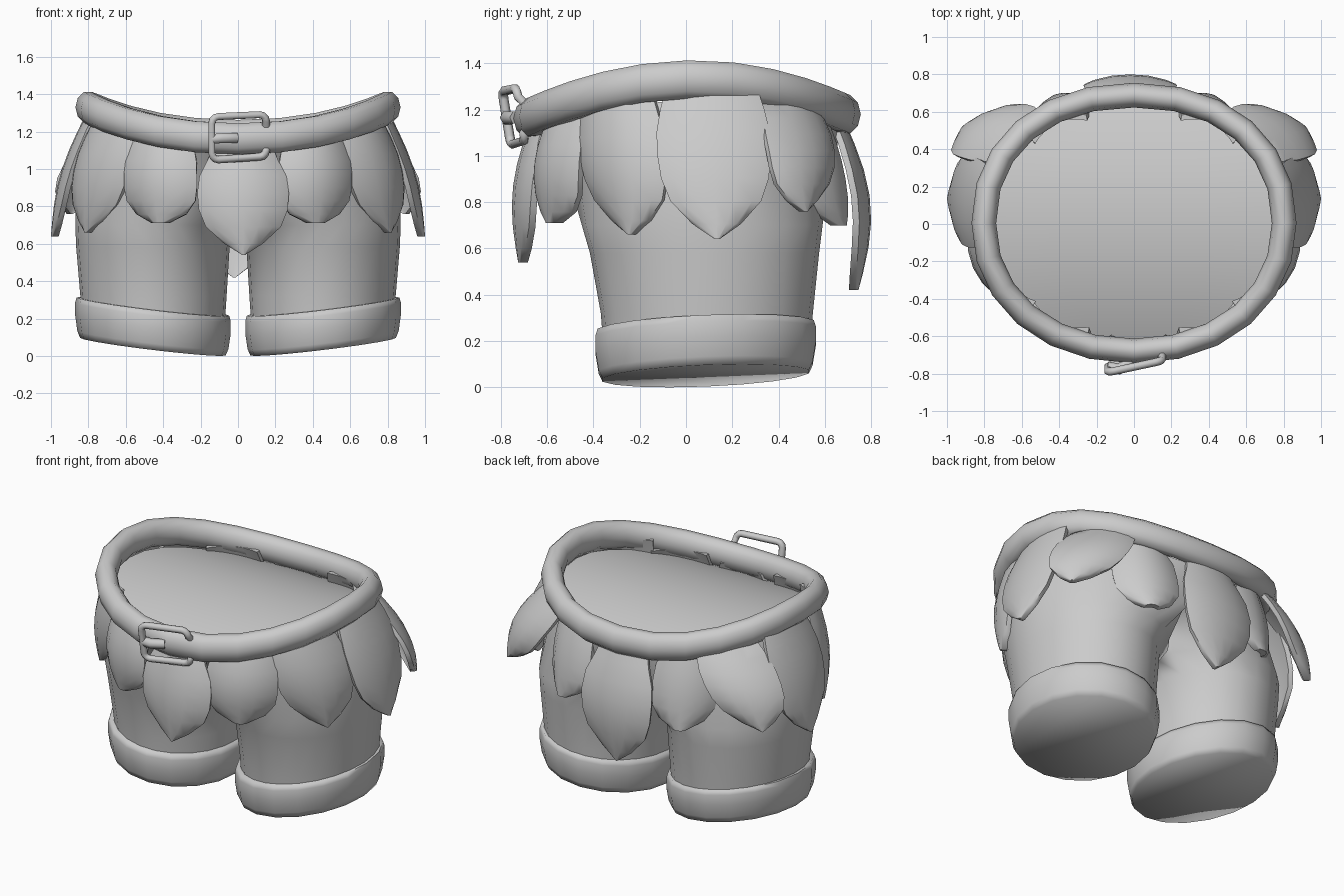
import bpy, bmesh, math
from math import sin, cos, pi, radians
from mathutils import Vector

if "Cube" in bpy.data.objects:
    bpy.data.objects.remove(bpy.data.objects["Cube"])

grey = bpy.data.materials.new("plain_grey")
grey.diffuse_color = (0.6, 0.6, 0.6, 1)
grey.use_nodes = True
grey.node_tree.nodes["Principled BSDF"].inputs["Base Color"].default_value = grey.diffuse_color


def finish(name, bm, angle=40):
    bmesh.ops.recalc_face_normals(bm, faces=bm.faces)
    me = bpy.data.meshes.new(name)
    bm.to_mesh(me)
    bm.free()
    ob = bpy.data.objects.new(name, me)
    bpy.context.collection.objects.link(ob)
    me.materials.append(grey)
    bpy.ops.object.select_all(action='DESELECT')
    ob.select_set(True)
    bpy.context.view_layer.objects.active = ob
    bpy.ops.object.shade_smooth_by_angle(angle=radians(angle))
    return ob


def loft(bm, rings, close_ends=False, loop=False):
    vs = [[bm.verts.new(p) for p in r] for r in rings]
    pairs = list(zip(vs, vs[1:])) + ([(vs[-1], vs[0])] if loop else [])
    for a, b in pairs:
        n = len(a)
        for i in range(n):
            bm.faces.new((a[i], a[(i + 1) % n], b[(i + 1) % n], b[i]))
    if close_ends:
        bm.faces.new(vs[0])
        bm.faces.new(vs[-1])


def mirror_x(ob):
    m = ob.modifiers.new("mirror", 'MIRROR')
    m.use_clip = True
    m.merge_threshold = 0.002


# height of the waistline: high at the hips, low at front and back
def waist(y):
    return 1.33 - (0.175 if y > 0.04 else 0.16) * ((y - 0.04) / 0.7) ** 2


def soft(v, e):  # slightly squared ellipse
    return math.copysign(abs(v) ** e, v)


# belt: tube following the curved waist
bm = bmesh.new()
rings = []
for i in range(24):
    t = 2 * pi * i / 24
    e = 0.92 if sin(t) > 0 else 0.95
    c = Vector((0.803 * soft(cos(t), e), 0.005 + 0.684 * soft(sin(t), e), 0))
    d = Vector((cos(t), sin(t), 0))
    rings.append([c + d * 0.066 * cos(k * pi / 5) +
                  Vector((0, 0, waist(c.y) + 0.087 * sin(k * pi / 5))) for k in range(10)])
loft(bm, rings, loop=True)
finish("belt", bm, 60)

# shorts: half hip blending into one leg, mirrored
N, M = 16, 8


def leg_ring(cx, cy, rx, ry, z, rin=None):
    angs = [-120 + 240 * i / N for i in range(N + 1)] + [120 + 120 * j / M for j in range(1, M)]
    pts = []
    for a in map(radians, angs):
        r = rin if rin and cos(a) < 0 else rx
        pts.append((max(0, cx + r * cos(a)), cy + ry * sin(a), z))
    return pts


def hip_ring(a, front, back, z=None):
    cy, b = (front + back) / 2, (back - front) / 2
    pts = [(a * cos(t), cy + b * sin(t)) for t in (-pi / 2 + pi * i / N for i in range(N + 1))]
    pts[0], pts[N] = (0, front), (0, back)
    pts += [(0, back + (front - back) * j / M) for j in range(1, M)]
    return [(x, y, waist(y) - 0.09 if z is None else z) for x, y in pts]


bm = bmesh.new()
top = hip_ring(0.78, -0.655, 0.665)
loft(bm, [leg_ring(0.452, 0.09, 0.38, 0.445, 0.15),
          leg_ring(0.452, 0.09, 0.391, 0.458, 0.32),
          leg_ring(0.455, 0.08, 0.41, 0.495, 0.58),
          leg_ring(0.45, 0.07, 0.42, 0.52, 0.70, 0.50),
          hip_ring(0.865, -0.575, 0.64, 0.98), top])
inner = [f for f in bm.faces if all(abs(v.co.x) < 1e-4 for v in f.verts)]
bmesh.ops.delete(bm, geom=inner, context='FACES')
mirror_x(finish("shorts", bm, 70))

# cover closing the waist, ruled across between left and right edges
bm = bmesh.new()
rows = [[bm.verts.new((x * s, y, z)) for s in (-1, -0.5, 0, 0.5, 1)]
        for x, y, z in top[1:N]]
for a, b in zip(rows, rows[1:]):
    for i in range(4):
        bm.faces.new((a[i], a[i + 1], b[i + 1], b[i]))
for end, row in ((top[0], rows[0]), (top[N], rows[-1])):
    v = bm.verts.new(end)
    for i in range(4):
        bm.faces.new((v, row[i], row[i + 1]))
finish("waist_cover", bm, 60)

# cuff: thick rolled hem with a slanted underside
bm = bmesh.new()
rings = []
for z, r in ((0.05, 0.955), (0.085, 0.99), (0.17, 1.02), (0.235, 1.02), (0.264, 1.0), (0.264, 0.88)):
    rings.append([])
    for i in range(18):
        t = 2 * pi * i / 18
        x, y = 0.455 + 0.408 * r * cos(t), 0.085 + 0.474 * r * sin(t)
        rings[-1].append((x, y, z + 0.12 * (x - 0.455) + 0.04 * (y - 0.085)))
loft(bm, rings, close_ends=True)
mirror_x(finish("cuff", bm, 80))

# leaf petals: domed, hanging from under the belt; width along the length
POINTED = [(0, .62), (.15, .76), (.3, .95), (.45, 1), (.6, .97), (.75, .82), (.9, .42), (1, .03)]
BROAD = [(0, .80), (.15, .92), (.3, 1), (.45, 1), (.6, .95), (.75, .80), (.9, .43), (1, .04)]
BLUNT = [(0, .80), (.15, .88), (.3, .97), (.45, 1), (.6, 1), (.75, .94), (.9, .68), (1, .22)]
U = (-1, -0.8, -0.4, 0, 0.4, 0.8, 1)


def leaf(name, root, tip, out, half, shape, bulge=0.05, cup=0.07, mirrored=True):
    d = Vector((out[0], out[1], 0)).normalized()
    side = Vector((-d.y, d.x, 0))
    p0 = Vector((root[0], root[1], waist(root[1]) - 0.03))
    p1 = Vector(tip) - d * 0.02
    bm = bmesh.new()
    rings = []
    for s, w in shape:
        c = p0.lerp(p1, s) + d * bulge * sin(pi * s)
        # outer side of the blade, then the inner side
        outer = [c + side * half * w * u + d * (0.02 - 0.012 * u ** 4 - cup * w * u * u) for u in U]
        inner = [c + side * half * w * u * 0.95 + d * (-0.02 - cup * w * u * u) for u in reversed(U)]
        rings.append(outer + inner)
    loft(bm, rings, close_ends=True)
    ob = finish(name, bm, 45)
    if mirrored:
        mirror_x(ob)


leaf("front_leaf", (0.025, -0.655), (0.03, -0.725, 0.54), (0, -1), 0.245, POINTED, mirrored=False)
leaf("front_side_leaf", (0.42, -0.55), (0.43, -0.60, 0.71), (0.42, -0.9), 0.215, BLUNT)
leaf("front_hip_leaf", (0.695, -0.32), (0.82, -0.25, 0.66), (0.78, -0.62), 0.235, BROAD)
leaf("side_leaf", (0.79, 0.11), (1.0, 0.135, 0.64), (1, 0), 0.245, BROAD, 0.045, 0.035)
leaf("back_hip_leaf", (0.62, 0.47), (0.915, 0.525, 0.76), (0.63, 0.78), 0.225, BROAD, 0.065, 0.055)
leaf("back_side_leaf", (0.42, 0.56), (0.43, 0.69, 0.70), (0.40, 0.9), 0.20, BLUNT, 0.025)
leaf("back_leaf", (-0.02, 0.66), (-0.02, 0.745, 0.42), (0, 1), 0.25, POINTED, 0.085, 0.04, mirrored=False)


# buckle parts: round wire bent along a path
def wire(name, pts, radius, closed):
    cu = bpy.data.curves.new(name, 'CURVE')
    cu.dimensions = '3D'
    cu.bevel_depth = radius
    cu.bevel_resolution = 1
    cu.use_fill_caps = True
    sp = cu.splines.new('POLY')
    sp.points.add(len(pts) - 1)
    for p, co in zip(sp.points, pts):
        p.co = (*co, 1)
    sp.use_cyclic_u = closed
    cu.materials.append(grey)
    ob = bpy.data.objects.new(name, cu)
    bpy.context.collection.objects.link(ob)


# frame starts and ends behind the belt on its right side
frame = [(0.15, -0.66, 1.19)]
for cx, cz, a0 in ((0.115, 1.255, 0), (-0.105, 1.245, 90), (-0.105, 1.085, 180), (0.115, 1.10, 270)):
    for k in range(4):
        a = radians(a0 + 30 * k)
        x, z = cx + 0.035 * cos(a), cz + 0.035 * sin(a)
        frame.append((x, -0.745 + 0.22 * x - 0.16 * (z - 1.17), z))
frame.append((0.15, -0.66, 1.16))
wire("buckle_frame", frame, 0.021, True)
wire("buckle_prong", [(-0.14, -0.765, 1.16), (-0.08, -0.775, 1.165), (-0.01, -0.735, 1.165)], 0.03, False)
